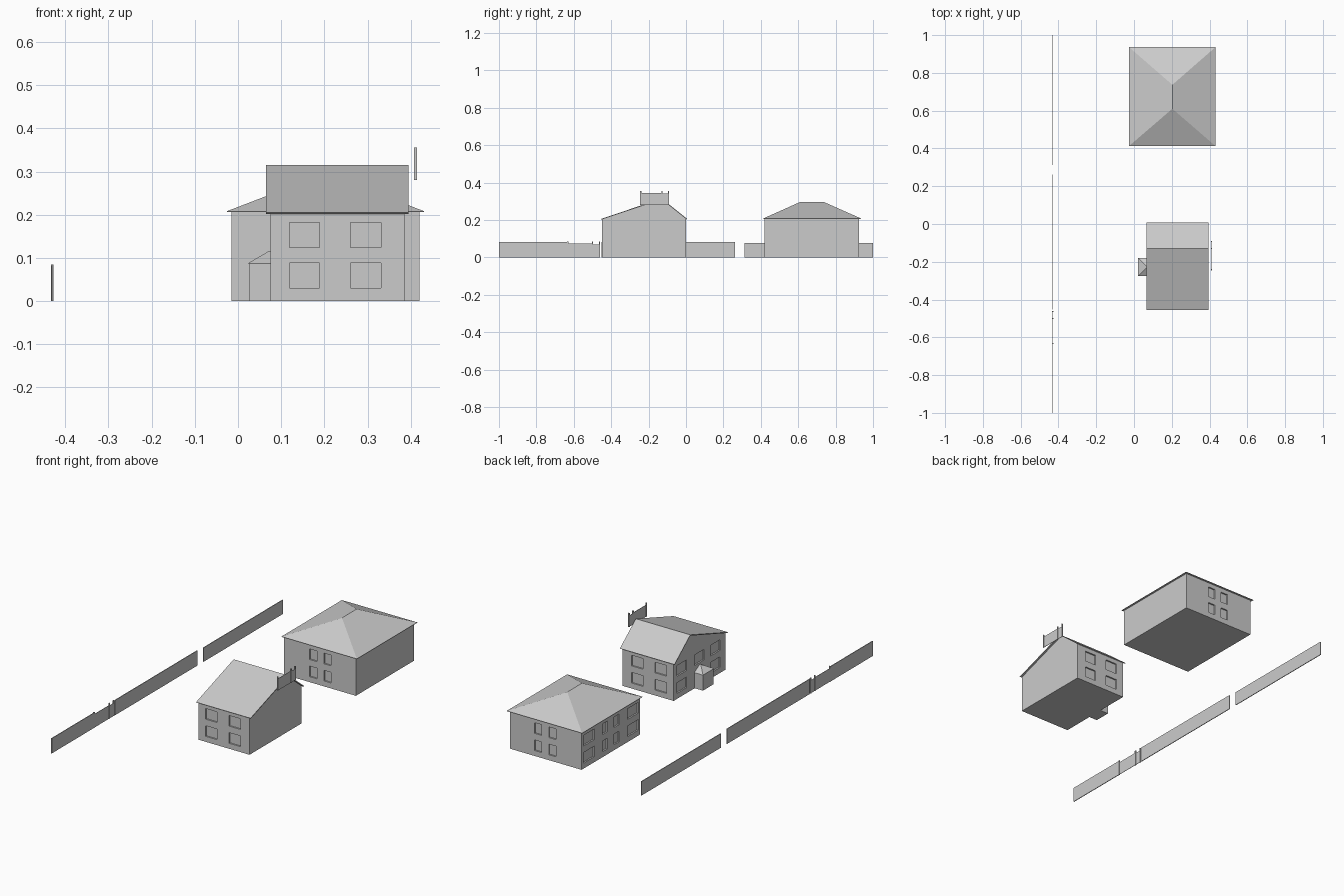
import bpy, bmesh
from mathutils import Matrix, Vector

cube = bpy.data.objects.get("Cube")
if cube:
    bpy.data.objects.remove(cube, do_unlink=True)

grey = bpy.data.materials.new("plain_grey")
grey.use_nodes = True
grey.diffuse_color = (0.6, 0.6, 0.6, 1)
grey.node_tree.nodes["Principled BSDF"].inputs["Base Color"].default_value = (0.6, 0.6, 0.6, 1)


def make(name, bm):
    """Turn a bmesh into a named, flat shaded object."""
    bmesh.ops.recalc_face_normals(bm, faces=bm.faces[:])
    mesh = bpy.data.meshes.new(name)
    bm.to_mesh(mesh)
    bm.free()
    mesh.materials.append(grey)
    obj = bpy.data.objects.new(name, mesh)
    bpy.context.collection.objects.link(obj)
    return obj


def add_box(bm, x, y, z):
    size = Vector([r[1] - r[0] for r in (x, y, z)])
    mid = Vector([(r[1] + r[0]) / 2 for r in (x, y, z)])
    bmesh.ops.create_cube(bm, size=1, matrix=Matrix.Translation(mid) @ Matrix.Diagonal(size).to_4x4())


def box(name, x, y, z):
    bm = bmesh.new()
    add_box(bm, x, y, z)
    return make(name, bm)


def prism(name, profile, x):
    """Extrude a (y, z) profile between two x positions."""
    bm = bmesh.new()
    face = bm.faces.new([bm.verts.new((x[0], y, z)) for y, z in profile])
    side = bmesh.ops.extrude_face_region(bm, geom=[face], use_keep_orig=True)["geom"]
    bmesh.ops.translate(bm, vec=(x[1] - x[0], 0, 0),
                        verts=[v for v in side if isinstance(v, bmesh.types.BMVert)])
    return make(name, bm)


def hull(name, points):
    """Convex solid around a few corner points."""
    bm = bmesh.new()
    bmesh.ops.convex_hull(bm, input=[bm.verts.new(p) for p in points])
    bmesh.ops.dissolve_limit(bm, angle_limit=0.01, verts=bm.verts[:], edges=bm.edges[:])
    return make(name, bm)


def recess(walls, openings):
    """Cut shallow window recesses; each opening is (axis, wall, centre, width, rows)."""
    bm = bmesh.new()
    for axis, wall, centre, width, rows in openings:
        across = (centre - width / 2, centre + width / 2)
        deep = (wall - DEPTH, wall + DEPTH)
        for row in rows:
            if axis == "x":
                add_box(bm, deep, across, row)
            else:
                add_box(bm, across, deep, row)
    cutter = make("window_cutter", bm)
    cutter.hide_render = True
    mod = walls.modifiers.new("windows", "BOOLEAN")
    mod.operation = "DIFFERENCE"
    mod.solver = "EXACT"
    mod.object = cutter
    bpy.context.view_layer.objects.active = walls
    bpy.ops.object.modifier_apply(modifier=mod.name)
    bpy.data.objects.remove(cutter, do_unlink=True)


DEPTH = 0.008
LOWER, UPPER = (0.03, 0.088), (0.124, 0.182)
BOTH = (LOWER, UPPER)

# Small gabled house with an off-centre ridge
front, back, eave = -0.45, 0.0, 0.205
ridge = (-0.13, 0.315)
small_walls = prism("small_house_walls",
                    [(front, 0), (back, 0), (back, eave), (ridge[0], ridge[1] - 0.004), (front, eave)],
                    (0.075, 0.385))
recess(small_walls,
       [("y", wall, x, 0.07, BOTH) for wall in (front, back) for x in (0.154, 0.296)]
       + [("x", 0.075, y, 0.085, BOTH) for y in (-0.07, -0.36)]
       + [("x", 0.075, -0.222, 0.085, (UPPER,))])
prism("small_house_roof",
      [(front - 0.006, eave), ridge, (back + 0.008, eave),
       (back + 0.004, eave - 0.003), (ridge[0], ridge[1] - 0.005), (front - 0.002, eave - 0.003)],
      (0.065, 0.395))

# Side porch with a half-hipped roof
box("porch_walls", (0.025, 0.076), (-0.272, -0.182), (0, 0.087))
hull("porch_roof", [(x, y, 0.087) for x in (0.022, 0.076) for y in (-0.275, -0.179)]
     + [(0.07, -0.227, 0.115), (0.076, -0.227, 0.115)])

# Large hipped house
big_walls = box("large_house_walls", (-0.015, 0.42), (0.42, 0.925), (0, 0.208))
recess(big_walls,
       [("y", wall, x, 0.043, BOTH) for wall in (0.42, 0.925) for x in (0.162, 0.248)]
       + [("x", -0.015, 0.672 + s * y, w, BOTH) for s in (-1, 1) for y, w in ((0.05, 0.043), (0.19, 0.095))])
hull("large_house_roof",
     [(x, y, z) for x in (-0.026, 0.431) for y in (0.413, 0.936) for z in (0.206, 0.208)]
     + [(0.203, y, 0.296) for y in (0.61, 0.737)])

# Long boundary fence
fence_x = (-0.432, -0.428)
for name, y, top in (("fence_front", (-1, -0.63), 0.082),
                     ("fence_middle", (-0.452, 0.262), 0.082),
                     ("fence_back", (0.313, 1), 0.077)):
    box(name, fence_x, y, (0, top))


def gate(name, x, start, leaf, wicket, z, height):
    """Wide leaf, narrow wicket and the posts between them."""
    ends = (start, start + leaf, start + leaf + wicket)
    box(name + "_leaf", (x - 0.001, x + 0.001), ends[:2], (z, z + height))
    box(name + "_wicket", (x - 0.001, x + 0.001), ends[1:], (z, z + height - 0.003))
    for i, y in enumerate(ends):
        box(f"{name}_post_{i + 1}", (x - 0.003, x + 0.003), (y - 0.003, y + 0.003), (z, z + height + 0.012))


# Gate in the fence and its raised twin beside the gable
gate("fence_gate", -0.43, -0.632, 0.132, 0.037, 0, 0.073)
gate("raised_gate", 0.411, -0.242, 0.113, 0.036, 0.28, 0.064)
